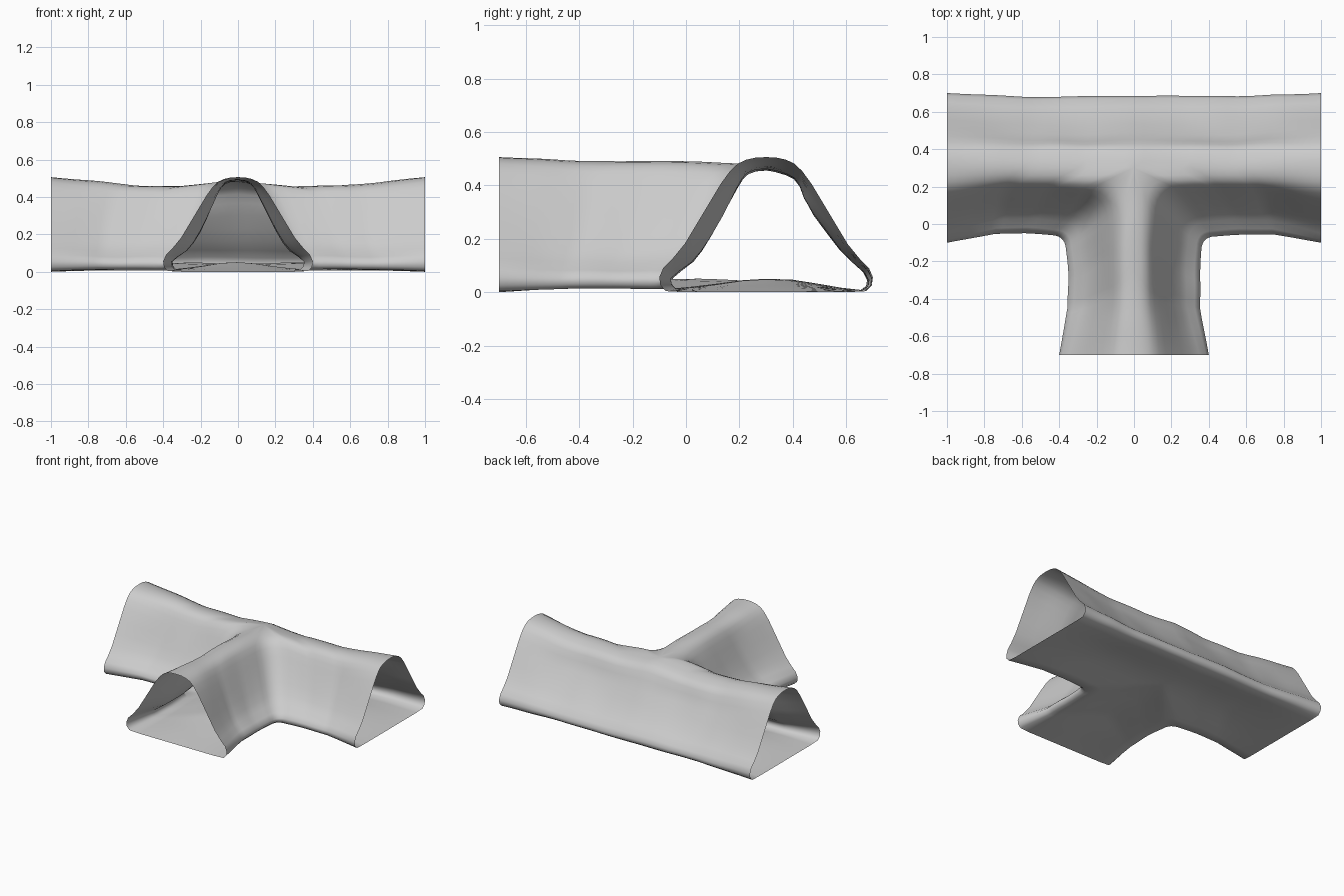
import bpy, bmesh
from mathutils import Vector, noise

if "Cube" in bpy.data.objects:
    bpy.data.objects.remove(bpy.data.objects["Cube"])

# Half cross-sections (offset from centreline, height): ridge -> wall -> floor
END = [(0, .51), (.04, .508), (.075, .5), (.105, .486), (.135, .458), (.17, .41), (.215, .335),
       (.26, .26), (.305, .185), (.35, .13), (.385, .095), (.4, .06), (.396, .03), (.375, .008),
       (.3, .004), (.2, .004), (.1, .004), (0, .004)]
MID_FRONT = [(0, .482), (.04, .478), (.068, .466), (.088, .445), (.108, .41), (.132, .36), (.165, .29),
             (.2, .22), (.237, .16), (.273, .118), (.32, .085), (.352, .058), (.35, .035), (.335, .018),
             (.27, .024), (.18, .036), (.09, .05), (0, .055)]
MID_BACK = [(0, .482), (.04, .475), (.08, .463), (.108, .447), (.13, .415), (.146, .365), (.18, .3),
            (.228, .23), (.275, .165), (.323, .117), (.365, .08), (.38, .052), (.377, .028), (.355, .012),
            (.28, .02), (.18, .036), (.09, .05), (0, .055)]
STEPS = 20
ARC = 6
CY = 0.3  # centreline of the main passage


def squeeze(s):
    """How far the passage is pinched: 0 at the mouth, 1 partway in."""
    keys = [(0, .8), (.12, .92), (.25, 1), (.55, .95), (.75, .55), (1, 0)]
    for (a, va), (b, vb) in zip(keys, keys[1:]):
        if s <= b:
            return va + (vb - va) * (s - a) / (b - a)
    return 0


def section(j, s, mid, lift):
    """Profile point at distance s from the crossing; lift raises or sags the roof."""
    m = squeeze(s)
    (a, b), (c, d) = END[j], mid[j]
    z = b + (d - b) * m
    z += lift * m * max(0, (z - .25) / .23) * min(1, s / .25)
    return a + (c - a) * m, z


def roughen(p):
    """Rocky unevenness that fades out at the three mouths."""
    edge = min(1 - abs(p.x), p.y + .7)
    k = max(0, min(1, edge / .25)) * .008
    n = noise.noise_vector(p * 4.2 + Vector((3.1, 7.4, 1.7)))
    low = min(1, max(0, p.z - .004) / .06)
    return p + Vector((n.x, n.y, n.z * low)) * k


def back_row(j):
    row = []
    for i in range(-STEPS, STEPS + 1):
        s = i / STEPS
        d, z = section(j, abs(s), MID_BACK, -.02)
        row.append(Vector((s, CY + d, z)))
    return row


def corner_row(j, side):
    """Path along the main passage, round the corner and out along the branch."""
    main, branch = [], []
    for i in range(STEPS, -1, -1):
        s = i / STEPS
        # Wide rounding high on the wall, tighter at the foot
        d0 = section(j, 0, MID_FRONT, 0)[0]
        r = min(1.6 * d0, .19 - .3 * d0) if j < 13 else .22 * d0
        d, z = section(j, s, MID_FRONT, -.02)
        main.append(Vector((d0 + r + (1 - d0 - r) * s, CY - d, z)))
        d, z = section(j, s, MID_FRONT, .008)
        branch.append(Vector((d, CY - (d0 + r + (1 - d0 - r) * s), z)))
    a, b = main[-1], branch[-1]
    c = Vector((b.x, a.y, a.z))
    arc = []
    for k in range(1, ARC):
        u = k / ARC
        arc.append(a * (1 - u) ** 2 + c * 2 * u * (1 - u) + b * u * u)
    path = main + arc + branch[::-1]
    return [Vector((p.x * side, p.y, p.z)) for p in path]


def add_sheet(bm, rows):
    grid = [[bm.verts.new(roughen(p)) for p in row] for row in rows]
    for r0, r1 in zip(grid, grid[1:]):
        for i in range(len(r0) - 1):
            bm.faces.new((r0[i], r0[i + 1], r1[i + 1], r1[i]))


# Tunnel shell: back wall plus two mirrored corner walls, welded on the centrelines
bm = bmesh.new()
n = range(len(END))
add_sheet(bm, [back_row(j) for j in n])
for side in (1, -1):
    add_sheet(bm, [corner_row(j, side) for j in n])
bmesh.ops.remove_doubles(bm, verts=bm.verts, dist=.0005)
bmesh.ops.recalc_face_normals(bm, faces=bm.faces)
low = min(v.co.z for v in bm.verts)
bmesh.ops.translate(bm, verts=bm.verts, vec=(0, 0, -low))

mesh = bpy.data.meshes.new("tunnel_junction")
bm.to_mesh(mesh)
bm.free()
tunnel = bpy.data.objects.new("tunnel_junction", mesh)
bpy.context.collection.objects.link(tunnel)
for poly in mesh.polygons:
    poly.use_smooth = True
